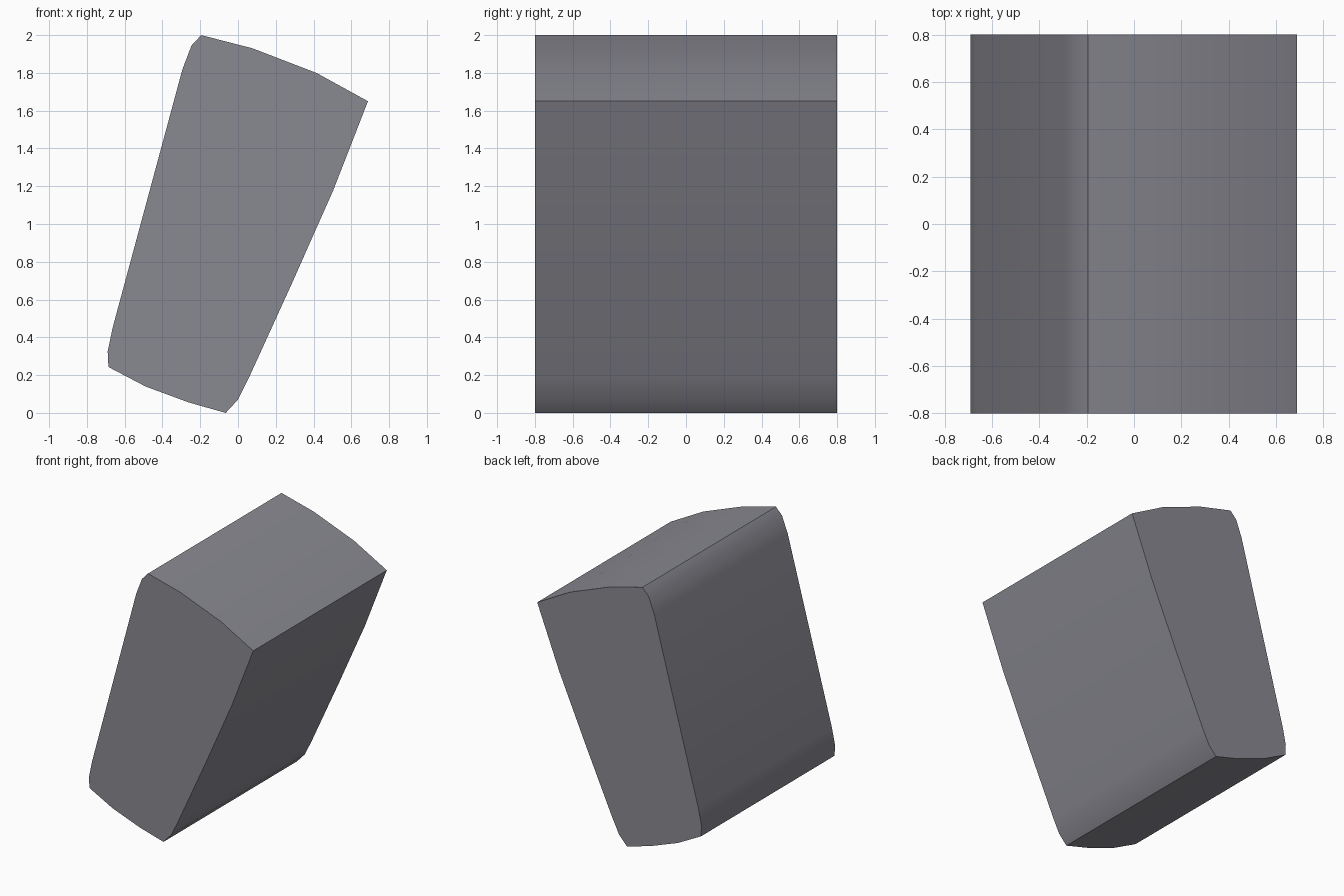
import bpy, bmesh, math

if "Cube" in bpy.data.objects:
    bpy.data.objects.remove(bpy.data.objects["Cube"])

# Grey material
grey = bpy.data.materials.new("stone grey")
grey.diffuse_color = (0.25, 0.25, 0.285, 1.0)
grey.use_nodes = True
grey.node_tree.nodes["Principled BSDF"].inputs["Base Color"].default_value = grey.diffuse_color

# Side profile (x, z) of the leaning block, counter-clockwise seen from the front
profile = [
    (-0.065, 0.0), (0.0, 0.07), (0.055, 0.18), (0.283, 0.68), (0.505, 1.18),
    (0.688, 1.65), (0.415, 1.80), (0.077, 1.93), (-0.195, 2.0),
    (-0.246, 1.945), (-0.294, 1.82), (-0.664, 0.45), (-0.69, 0.325),
    (-0.686, 0.243), (-0.49, 0.14), (-0.26, 0.055),
]
HALF_DEPTH = 0.8

# Extrude the profile from front to back
bm = bmesh.new()
front = bm.faces.new([bm.verts.new((x, -HALF_DEPTH, z)) for x, z in profile])
ext = bmesh.ops.extrude_face_region(bm, geom=[front], use_keep_orig=True)
verts = [g for g in ext["geom"] if isinstance(g, bmesh.types.BMVert)]
bmesh.ops.translate(bm, verts=verts, vec=(0, 2 * HALF_DEPTH, 0))
bmesh.ops.recalc_face_normals(bm, faces=bm.faces)

mesh = bpy.data.meshes.new("leaning_block")
bm.to_mesh(mesh)
bm.free()
block = bpy.data.objects.new("leaning_block", mesh)
bpy.context.collection.objects.link(block)
mesh.materials.append(grey)

# Smooth the curved sides, keep the corners sharp
bpy.context.view_layer.objects.active = block
block.select_set(True)
bpy.ops.object.shade_smooth_by_angle(angle=math.radians(35))
